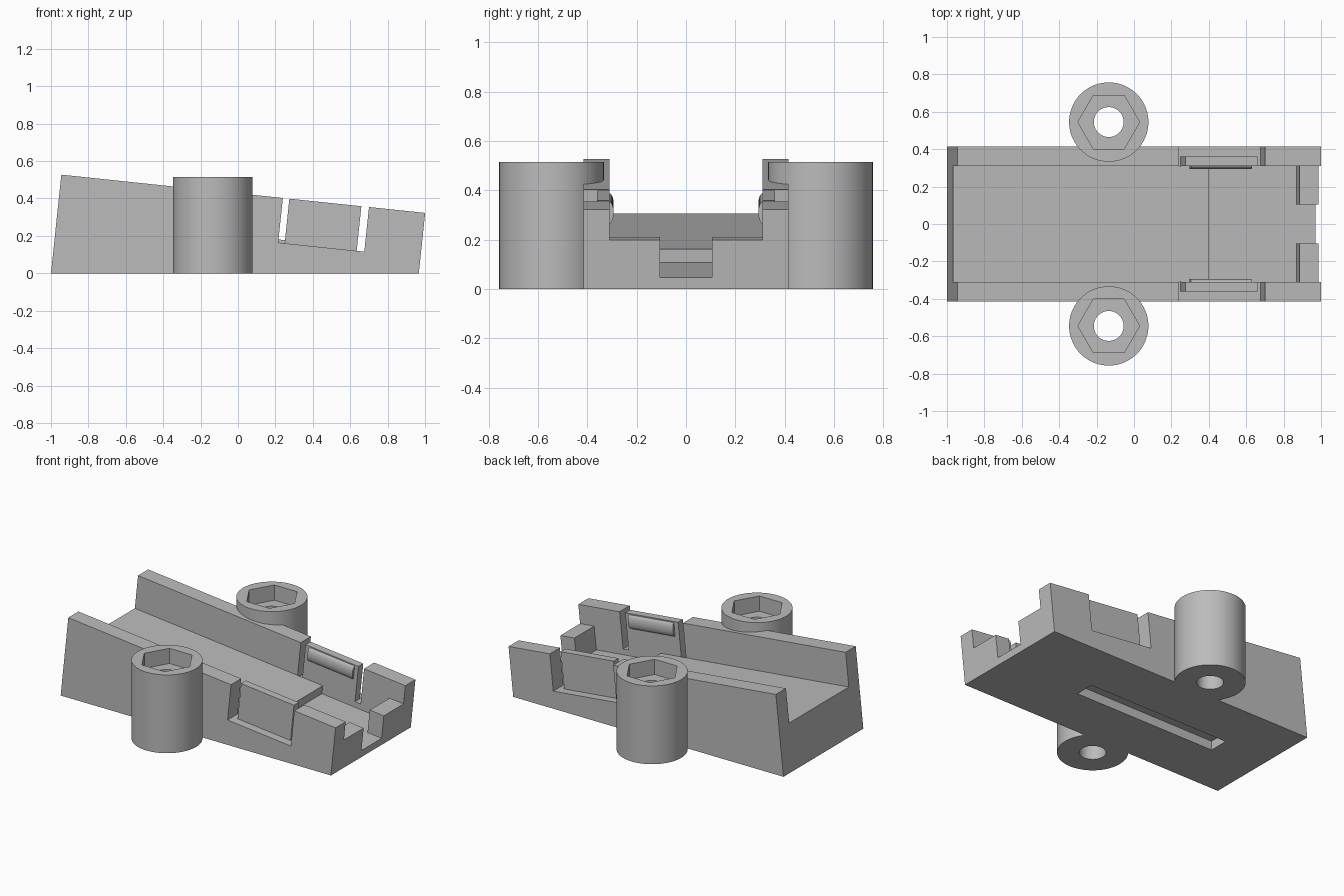
import bpy, bmesh, math
from mathutils import Vector

if "Cube" in bpy.data.objects:
    bpy.data.objects.remove(bpy.data.objects["Cube"], do_unlink=True)

TILT = math.radians(6)
LENGTH, WALL_TOP = 1.956, 0.53
INNER, OUTER = 0.31, 0.415
BOSS_X, BOSS_Y, BOSS_TOP = -0.135, 0.545, 0.515

grey = bpy.data.materials.new("plain grey")
grey.use_nodes = True
grey.diffuse_color = (0.5, 0.5, 0.5, 1)
grey.node_tree.nodes["Principled BSDF"].inputs["Base Color"].default_value = grey.diffuse_color


def tilted(u, y, w):
    """Point in the sloping frame: u down the slope, w square to it."""
    c, s = math.cos(TILT), math.sin(TILT)
    return Vector((-1 + u * c + w * s, y, w * c - u * s))


def side(a, b, h):
    return tilted(a, h, b)


def plan(a, b, h):
    return tilted(a, b, h)


def upright(a, b, h):
    return Vector((a, b, h))


def prism(name, points, low, high, place):
    """Extrude a flat outline between two levels."""
    bm = bmesh.new()
    rings = [[bm.verts.new(place(a, b, h)) for a, b in points] for h in (low, high)]
    n = len(points)
    bm.faces.new(rings[0])
    bm.faces.new(rings[1][::-1])
    for i in range(n):
        j = (i + 1) % n
        bm.faces.new((rings[0][i], rings[0][j], rings[1][j], rings[1][i]))
    bmesh.ops.recalc_face_normals(bm, faces=bm.faces)
    mesh = bpy.data.meshes.new(name)
    bm.to_mesh(mesh)
    bm.free()
    mesh.materials.append(grey)
    obj = bpy.data.objects.new(name, mesh)
    bpy.context.collection.objects.link(obj)
    return obj


def circle(cx, cy, radius, sides):
    return [(cx + radius * math.cos(math.tau * i / sides),
             cy + radius * math.sin(math.tau * i / sides)) for i in range(sides)]


def rect(a0, b0, a1, b1):
    return [(a0, b0), (a1, b0), (a1, b1), (a0, b1)]


def combine(target, tool, operation):
    """Apply a boolean and discard the tool."""
    mod = target.modifiers.new("combine", 'BOOLEAN')
    mod.operation, mod.solver, mod.object = operation, 'EXACT', tool
    bpy.context.view_layer.update()
    graph = bpy.context.evaluated_depsgraph_get()
    mesh = bpy.data.meshes.new_from_object(target.evaluated_get(graph))
    target.modifiers.clear()
    target.data = mesh
    bpy.data.objects.remove(tool, do_unlink=True)


def cut(target, *args):
    combine(target, prism("cutter", *args), 'DIFFERENCE')


def smooth(obj):
    bpy.ops.object.select_all(action='DESELECT')
    obj.select_set(True)
    bpy.context.view_layer.objects.active = obj
    bpy.ops.object.shade_smooth_by_angle(angle=math.radians(25))


# Sloping tray with a level underside
tray = prism("tray", [(0, 0), (LENGTH, LENGTH * math.tan(TILT)),
                      (LENGTH, WALL_TOP), (0, WALL_TOP)], -OUTER, OUTER, side)

# Stepped channel, leaving two stop blocks at the low end
FLOOR, LOW_FLOOR, STEP, STOP = 0.307, 0.253, 1.375, 1.853
cut(tray, [(-0.2, FLOOR), (STEP, FLOOR), (STEP, LOW_FLOOR), (STOP, LOW_FLOOR),
           (STOP, 0.406), (2.2, 0.406), (2.2, 1), (-0.2, 1)], -INNER, INNER, side)
cut(tray, rect(STOP - 0.05, LOW_FLOOR, 2.2, 1), -0.105, 0.105, side)

# Slot in the underside
cut(tray, rect(-0.658, -0.065, 0.385, 0.065), -0.1, 0.06, upright)

for s, label in ((-1, "front"), (1, "back")):
    # Slits and outer recess that free the clip panel
    outline = [(1.191, 0.6), (1.191, INNER), (1.226, INNER), (1.226, 0.36),
               (1.613, 0.36), (1.613, INNER), (1.654, INNER), (1.654, 0.6)]
    cut(tray, [(u, s * y) for u, y in outline], 0.29, 0.9, plan)

    # Screw boss with nut pocket and through hole
    y = s * BOSS_Y
    combine(tray, prism("boss", circle(BOSS_X, y, 0.212, 72), 0, BOSS_TOP, upright), 'UNION')
    cut(tray, circle(BOSS_X, y, 0.165, 6), BOSS_TOP - 0.1, 0.8, upright)
    cut(tray, circle(BOSS_X, y, 0.08, 40), -0.1, 0.8, upright)

    # Rounded ridge on the inside of the clip panel
    arc = [(s * (INNER + 0.002 - 0.019 * math.sin(math.pi * i / 12)),
            0.478 - 0.045 * math.cos(math.pi * i / 12)) for i in range(13)]
    ridge = prism(label + "_clip_ridge", arc, 1.257, 1.586,
                  lambda a, b, h: tilted(h, a, b))
    smooth(ridge)

smooth(tray)
